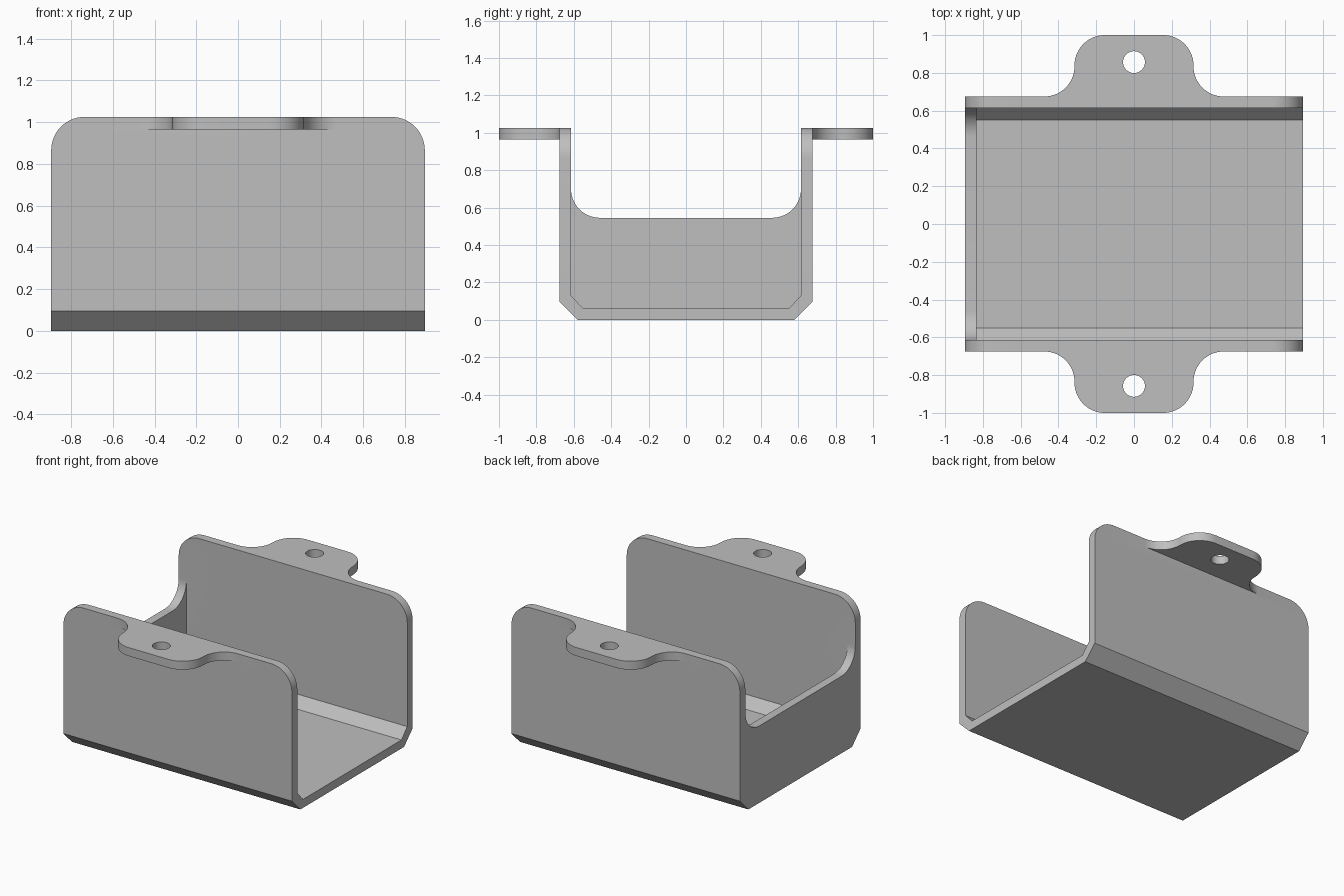
import bpy
import bmesh
from math import sin, cos, pi, radians
from mathutils import Vector

cube = bpy.data.objects.get("Cube")
if cube:
    bpy.data.objects.remove(cube, do_unlink=True)

L, W, H, T = 0.895, 0.675, 1.025, 0.06   # half length, half width, height, sheet
R = 0.16                                 # corner radius
INNER = W - T

grey = bpy.data.materials.new("plain grey")
grey.use_nodes = True
colour = (0.52, 0.52, 0.52, 1)
grey.diffuse_color = colour
grey.node_tree.nodes["Principled BSDF"].inputs["Base Color"].default_value = colour


def arc(cx, cy, r, start, end, steps=14):
    angles = [radians(start + (end - start) * i / steps) for i in range(steps + 1)]
    return [(cx + r * cos(a), cy + r * sin(a)) for a in angles]


def mirrored(half):
    """Close a right-hand outline with its mirror image."""
    return half + [(-u, v) for u, v in reversed(half)]


def prism(name, outline, axis, low, high):
    """Extrude a flat outline along the x, y or z axis."""
    place = {"x": lambda u, v: (low, u, v),
             "y": lambda u, v: (u, low, v),
             "z": lambda u, v: (u, v, low)}[axis]
    bm = bmesh.new()
    face = bm.faces.new([bm.verts.new(place(u, v)) for u, v in outline])
    new = bmesh.ops.extrude_face_region(bm, geom=[face])["geom"]
    shift = Vector([(high - low) * (axis == a) for a in "xyz"])
    bmesh.ops.translate(bm, vec=shift, verts=[g for g in new if isinstance(g, bmesh.types.BMVert)])
    bmesh.ops.recalc_face_normals(bm, faces=bm.faces)
    mesh = bpy.data.meshes.new(name)
    bm.to_mesh(mesh)
    bm.free()
    mesh.materials.append(grey)
    obj = bpy.data.objects.new(name, mesh)
    bpy.context.collection.objects.link(obj)
    return obj


def combine(target, tool, operation):
    """Apply a boolean and discard the tool."""
    tool.hide_render = True
    mod = target.modifiers.new(operation.lower(), "BOOLEAN")
    mod.operation, mod.solver, mod.object = operation, "EXACT", tool
    bpy.context.view_layer.objects.active = target
    bpy.ops.object.modifier_apply(modifier=mod.name)
    bpy.data.objects.remove(tool, do_unlink=True)


# Body: rounded upper corners, chamfered long bottom edges
side = mirrored([(L, 0)] + arc(L - R, H - R, R, 0, 90))
bracket = prism("bracket", side, "y", -W, W)
bm = bmesh.new()
bm.from_mesh(bracket.data)
bottom = [e for e in bm.edges if all(v.co.z < 0.001 for v in e.verts)
          and abs(e.verts[0].co.y - e.verts[1].co.y) < 0.001]
bmesh.ops.bevel(bm, geom=bottom, offset=0.095, segments=1, affect="EDGES")
bm.to_mesh(bracket.data)
bm.free()

# Channel, open at the left end
channel = mirrored([(0.55, T), (INNER, 0.13), (INNER, 1.3)])
combine(bracket, prism("channel_cutter", channel, "x", T - L, 1.2), "DIFFERENCE")

# Lowered end wall with rounded inside corners
r = 0.155
notch = mirrored(arc(INNER - r, 0.545 + r, r, -90, 0) + [(INNER, 1.3)])
combine(bracket, prism("notch_cutter", notch, "x", -1.2, -0.6), "DIFFERENCE")

# Mounting ears with flared roots and screw holes
for s in (-1, 1):
    half = [(0.475, W - 0.03)] + arc(0.475, W + R, R, -90, -180) + arc(0.315 - R, 1 - R, R, 0, 90)
    ear = prism("ear", [(u, s * v) for u, v in mirrored(half)], "z", H - T, H)
    hole = arc(0, s * 0.857, 0.058, 0, 360, 40)[:-1]
    combine(ear, prism("hole_cutter", hole, "z", 0.8, 1.2), "DIFFERENCE")
    combine(bracket, ear, "UNION")

# Smooth the rounded corners, keep the folds crisp
bpy.ops.object.select_all(action="DESELECT")
bracket.select_set(True)
bpy.context.view_layer.objects.active = bracket
bpy.ops.object.shade_smooth_by_angle(angle=radians(30))
